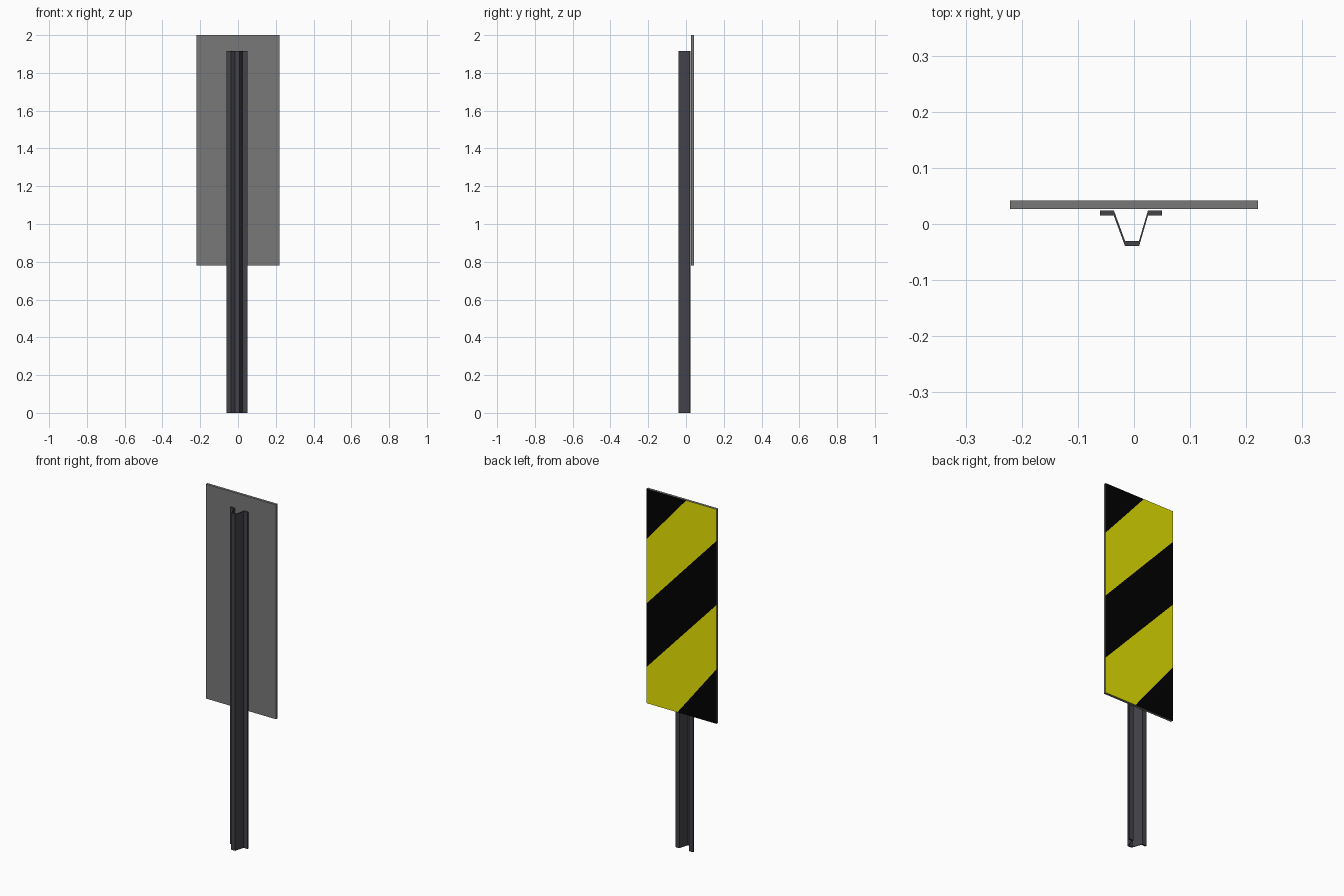
import bpy, bmesh
from mathutils import Vector

if "Cube" in bpy.data.objects:
    bpy.data.objects.remove(bpy.data.objects["Cube"])


def material(name, rgb):
    m = bpy.data.materials.new(name)
    m.diffuse_color = (*rgb, 1)
    m.use_nodes = True
    m.node_tree.nodes["Principled BSDF"].inputs["Base Color"].default_value = m.diffuse_color
    return m


grey = material("panel grey", (0.19, 0.19, 0.19))
yellow = material("stripe yellow", (0.8, 0.78, 0.001))
black = material("stripe black", (0.0005, 0.0005, 0.0005))
steel = material("post dark steel", (0.054, 0.054, 0.066))


def add_object(name, bm, mats):
    bmesh.ops.recalc_face_normals(bm, faces=bm.faces)
    me = bpy.data.meshes.new(name)
    bm.to_mesh(me)
    bm.free()
    for m in mats:
        me.materials.append(m)
    ob = bpy.data.objects.new(name, me)
    bpy.context.collection.objects.link(ob)


# Post: hat-section channel, profile swept straight up
T, POST_H = 0.0095, 1.915
path = [(-0.061, 0.0245), (-0.036, 0.0245), (-0.016, -0.0300),
        (0.009, -0.0300), (0.025, 0.0245), (0.05, 0.0245)]
bm = bmesh.new()
strips = []
outer = [bm.verts.new((x, y, 0)) for x, y in path]
inner = [bm.verts.new((x, y - T, 0)) for x, y in path]
for i in range(len(path) - 1):
    strips.append(bm.faces.new((outer[i], outer[i + 1], inner[i + 1], inner[i])))
ext = bmesh.ops.extrude_face_region(bm, geom=strips, use_keep_orig=True)
bmesh.ops.translate(bm, vec=(0, 0, POST_H),
                    verts=[g for g in ext["geom"] if isinstance(g, bmesh.types.BMVert)])
add_object("channel_post", bm, [steel])

# Panel: thin box, cut along the slanted stripe edges
W, Y0, Y1, Z0, Z1 = 0.221, 0.0265, 0.0415, 0.78, 2.0
bm = bmesh.new()
bmesh.ops.create_cube(bm, size=1)
for v in bm.verts:
    v.co = Vector((v.co.x * 2 * W, Y1 if v.co.y > 0 else Y0, Z1 if v.co.z > 0 else Z0))

# Stripe edges as (x, z) point pairs, top to bottom
edges = [((W, 1.712), (-0.03, Z1)), ((W, 1.346), (-W, 1.821)),
         ((W, 0.984), (-W, 1.456)), ((0.025, Z0), (-W, 1.091))]
planes = []
for (xa, za), (xb, zb) in edges:
    co = Vector((xa, 0, za))
    no = Vector((zb - za, 0, xa - xb)).normalized()
    planes.append((co, no))
    bmesh.ops.bisect_plane(bm, geom=bm.verts[:] + bm.edges[:] + bm.faces[:],
                           plane_co=co, plane_no=no, dist=1e-5)

# Back face alternates black and yellow; all other sides stay grey
bm.normal_update()
for f in bm.faces:
    if f.normal.y > 0.9:
        c = f.calc_center_median()
        below = sum((c - co).dot(no) < 0 for co, no in planes)
        f.material_index = 2 if below % 2 == 0 else 1
add_object("striped_panel", bm, [grey, yellow, black])
